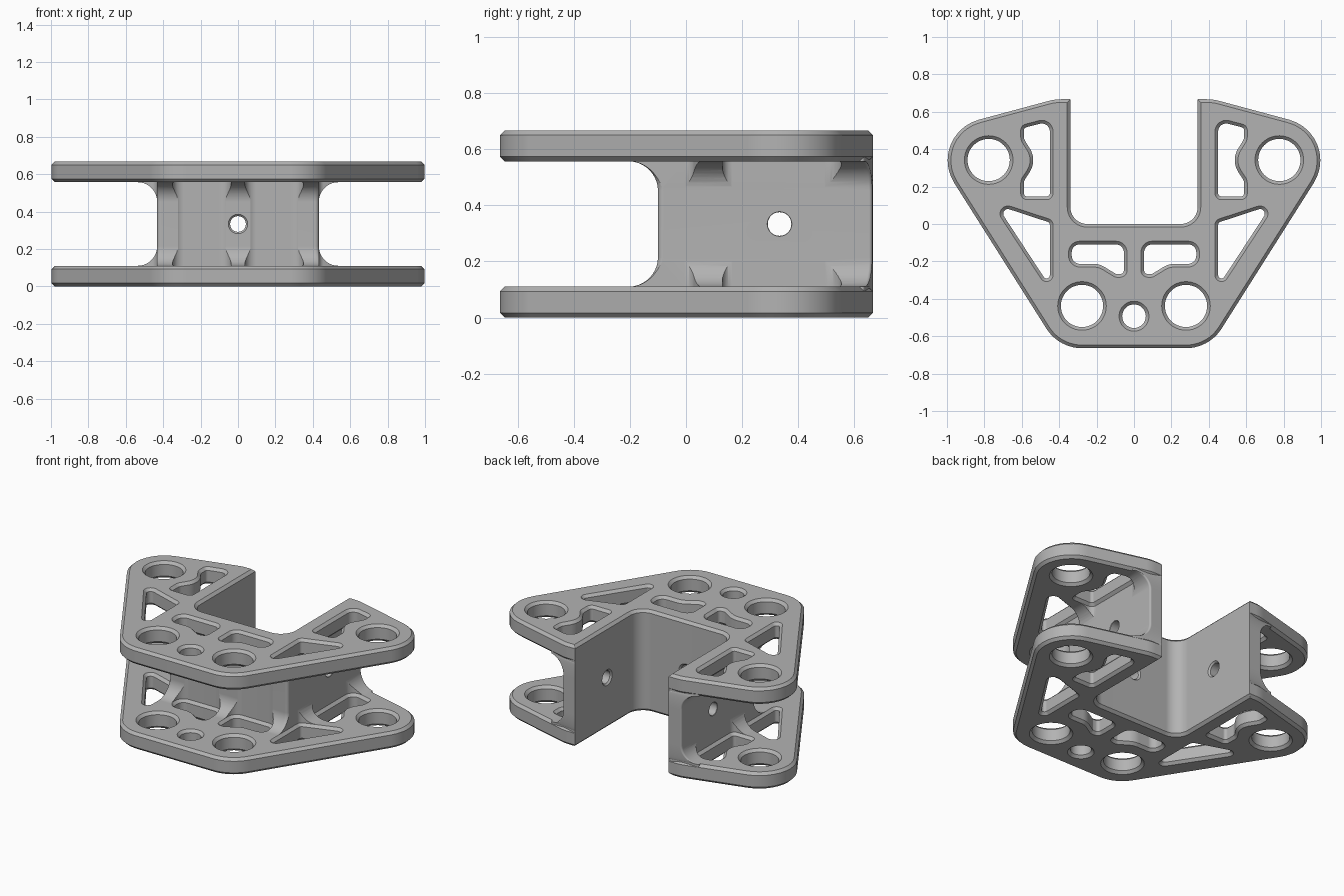
import bpy, bmesh
from math import sin, cos, pi, radians
from mathutils import Matrix, Vector

if "Cube" in bpy.data.objects:
    bpy.data.objects.remove(bpy.data.objects["Cube"])

HEIGHT, PLATE, CHAMFER = 0.667, 0.11, 0.017
FILLET, NOTCH, BACK, MIDDLE = 0.105, 0.34, 0.667, 0.3335

metal = bpy.data.materials.new("plain grey")
metal.use_nodes = True
grey = (0.45, 0.45, 0.45, 1)
metal.diffuse_color = grey
metal.node_tree.nodes["Principled BSDF"].inputs["Base Color"].default_value = grey


def mirrored(half):
    """Mirror a list of (x, y, radius) corners, keeping the winding."""
    return [(-x, y, r) for x, y, r in reversed(half)]


def rounded(corners, d=0.0, steps=10):
    """Counter-clockwise outline with rounded corners, grown outward by d."""
    pts = [Vector(c[:2]) for c in corners]
    n, loop = len(pts), []
    for i, p in enumerate(pts):
        u = (p - pts[i - 1]).normalized()
        v = (pts[(i + 1) % n] - p).normalized()
        turn = u.x * v.y - u.y * v.x
        nu, nv = Vector((u.y, -u.x)), Vector((v.y, -v.x))
        p = p + (nu + nv) * d / (1 + nu.dot(nv))
        side = 1 if turn > 0 else -1
        r = max(corners[i][2] + side * d, 0.002) if corners[i][2] else 0.002
        centre = p - (nu + nv) * side * r / (1 + nu.dot(nv))
        sweep = u.angle_signed(v)
        for k in range(steps + 1):
            arm = Matrix.Rotation(-sweep * k / steps, 2) @ nu
            loop.append(centre + arm * side * r)
    return loop


def ring(x, y, r, steps=48):
    return [Vector((x + r * cos(2 * pi * k / steps), y + r * sin(2 * pi * k / steps)))
            for k in range(steps)]


def loft(name, levels, matrix=Matrix()):
    """Closed solid through outlines given as (z, outline)."""
    bm = bmesh.new()
    rows = [[bm.verts.new((p.x, p.y, z)) for p in loop] for z, loop in levels]
    n = len(rows[0])
    for a, b in zip(rows, rows[1:]):
        for i in range(n):
            j = (i + 1) % n
            bm.faces.new((a[i], a[j], b[j], b[i]))
    bm.faces.new(rows[0][::-1])
    bm.faces.new(rows[-1])
    bm.transform(matrix)
    mesh = bpy.data.meshes.new(name)
    bm.to_mesh(mesh)
    bm.free()
    mesh.materials.append(metal)
    obj = bpy.data.objects.new(name, mesh)
    bpy.context.collection.objects.link(obj)
    return obj


def combine(body, tool, operation):
    mod = body.modifiers.new("shape", 'BOOLEAN')
    mod.operation, mod.solver, mod.object = operation, 'MANIFOLD', tool
    bpy.context.view_layer.objects.active = body
    bpy.ops.object.modifier_apply(modifier=mod.name)
    bpy.data.objects.remove(tool)


# Two chamfered plates with a notch at the back
half = [(0.402, -0.664, 0.225), (1.125, 0.478, 0.225), (0.423, BACK, 0.25),
        (NOTCH, BACK, 0), (NOTCH, 0, 0.09)]
outline = half + mirrored(half)


def plate(name, z):
    rim, full = rounded(outline, -CHAMFER), rounded(outline)
    return loft(name, [(z, rim), (z + CHAMFER, full),
                       (z + PLATE - CHAMFER, full), (z + PLATE, rim)])


body = plate("bracket_body", 0)
combine(body, plate("top_plate", HEIGHT - PLATE), 'UNION')


# U-shaped wall, flaring into both plates
def wall_loop(d):
    x = 0.432 + d
    side = [(x, -0.1 - d, 0.02 + d), (x, BACK - 0.27 * max(x - 0.423, 0), 0.012),
            (NOTCH, BACK, 0), (NOTCH, 0, 0.09)]
    return rounded(side + mirrored(side))


flare = [(0.05, wall_loop(FILLET))]
for k in range(11):
    t = pi / 2 * k / 10
    flare.append((PLATE + FILLET * (1 - cos(t)), wall_loop(FILLET * (1 - sin(t)))))
flare += [(HEIGHT - z, loop) for z, loop in reversed(flare)]
combine(body, loft("wall", flare), 'UNION')


# Openings through both plates, chamfered at every plate face
def cut_through(shape):
    c = CHAMFER
    low = [(-0.05, 0), (0, 0), (c, -c), (PLATE - c, -c), (PLATE, 0)]
    levels = low + [(HEIGHT - z, d) for z, d in reversed(low)]
    combine(body, loft("opening", [(z, shape(d)) for z, d in levels]), 'DIFFERENCE')


bean_pocket = [(0.433, 0.13, 0.035), (0.606, 0.13, 0.035), (0.606, 0.235, 0.07),
               (0.537, 0.34, 0.1), (0.606, 0.45, 0.07), (0.606, 0.527, 0.035),
               (0.433, 0.572, 0.06)]
triangle_pocket = [(0.433, -0.39, 0.035), (0.775, 0.132, 0.042), (0.433, 0.02, 0.035)]
front_pocket = [(0.037, -0.285, 0.038), (0.1, -0.285, 0.035), (0.19, -0.23, 0.1),
                (0.35, -0.23, 0.06), (0.35, -0.092, 0.06), (0.037, -0.092, 0.06)]
for pocket in (bean_pocket, triangle_pocket, front_pocket):
    for corners in (pocket, mirrored(pocket)):
        cut_through(lambda d: rounded(corners, d))

for x, y, r in [(0.777, 0.342, 0.13), (-0.777, 0.342, 0.13), (0.278, -0.438, 0.13),
                (-0.278, -0.438, 0.13), (0, -0.493, 0.08)]:
    cut_through(lambda d: ring(x, y, r + d))

# Small bolt holes through the three sides of the wall
bolt = [(-0.3, 0.052), (-0.1, 0.052), (-0.09, 0.042), (-0.01, 0.042),
        (0, 0.052), (0.1, 0.052)]
for x, y, turn in [(0, 0, 0), (NOTCH, MIDDLE, 90), (-NOTCH, MIDDLE, -90)]:
    place = (Matrix.Translation((x, y, MIDDLE)) @ Matrix.Rotation(radians(turn), 4, 'Z')
             @ Matrix.Rotation(radians(-90), 4, 'X'))
    combine(body, loft("bolt_hole", [(h, ring(0, 0, r)) for h, r in bolt], place), 'DIFFERENCE')

# Smooth curves, crisp edges
bpy.ops.object.select_all(action='DESELECT')
body.select_set(True)
bpy.context.view_layer.objects.active = body
bpy.ops.object.shade_smooth_by_angle(angle=radians(30))
normals = body.modifiers.new("clean normals", 'WEIGHTED_NORMAL')
normals.keep_sharp = True
